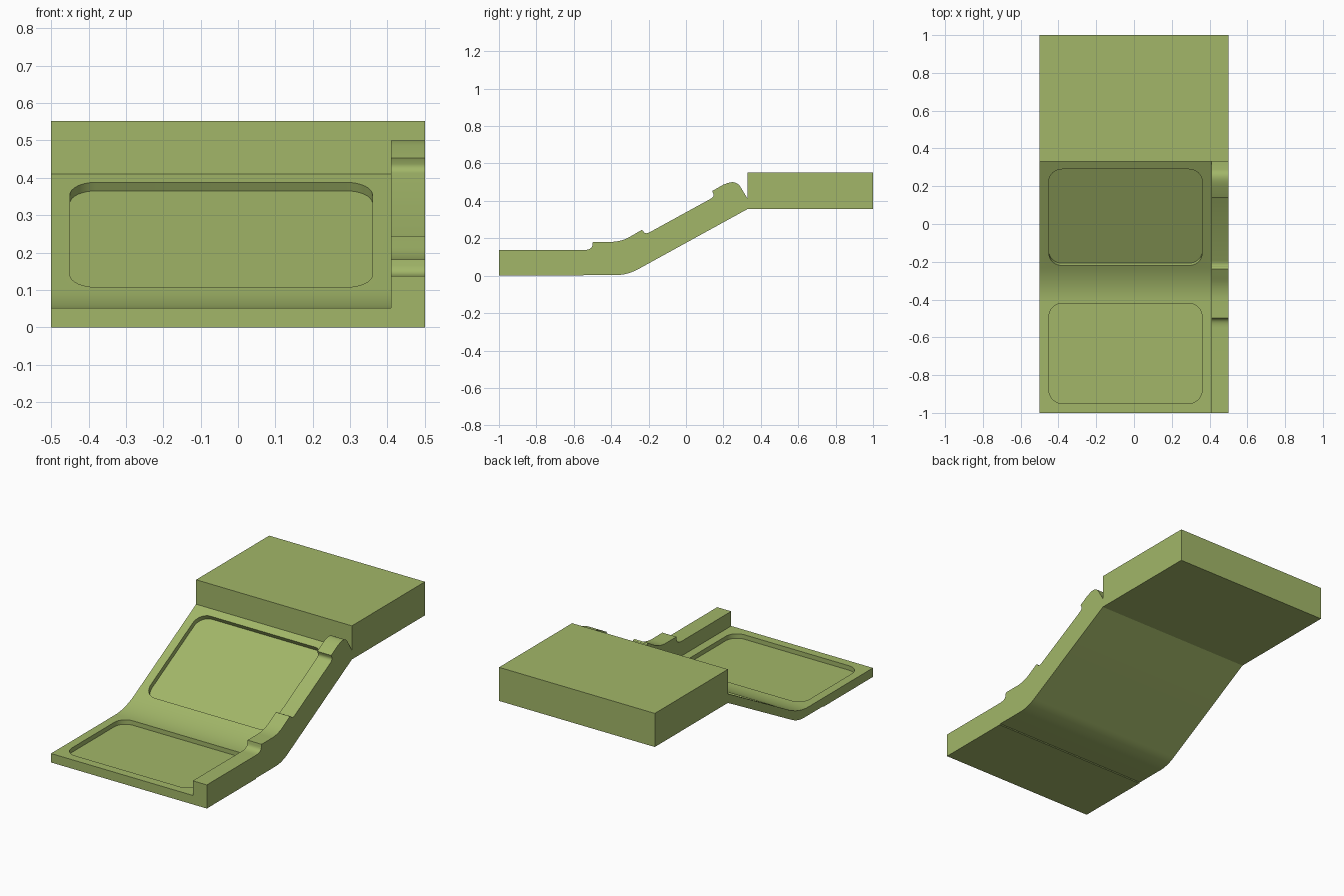
import bpy, bmesh, math
from mathutils import Matrix

if "Cube" in bpy.data.objects:
    bpy.data.objects.remove(bpy.data.objects["Cube"])

SLOPE = 0.55
ANGLE = math.atan(SLOPE)
green = bpy.data.materials.new("green")
green.diffuse_color = (0.36, 0.47, 0.14, 1)
green.use_nodes = True
green.node_tree.nodes["Principled BSDF"].inputs["Base Color"].default_value = green.diffuse_color


def bend(a, c, b, n=10):
    """Quadratic curve from a to b with control point c."""
    pts = []
    for i in range(n + 1):
        t = i / n
        pts.append(tuple((1 - t) ** 2 * p + 2 * t * (1 - t) * q + t * t * r
                         for p, q, r in zip(a, c, b)))
    return pts


def prism(name, points, offset, matrix=None):
    """Closed solid from a 3D outline swept along an offset."""
    bm = bmesh.new()
    face = bm.faces.new([bm.verts.new(p) for p in points])
    top = bmesh.ops.extrude_face_region(bm, geom=[face])["geom"]
    bmesh.ops.translate(bm, vec=offset,
                        verts=[v for v in top if isinstance(v, bmesh.types.BMVert)])
    if matrix:
        bm.transform(matrix)
    bmesh.ops.recalc_face_normals(bm, faces=bm.faces)
    mesh = bpy.data.meshes.new(name)
    bm.to_mesh(mesh)
    bm.free()
    obj = bpy.data.objects.new(name, mesh)
    bpy.context.collection.objects.link(obj)
    mesh.materials.append(green)
    return obj


def side_profile(name, profile, x0, x1):
    return prism(name, [(x0, y, z) for y, z in profile], (x1 - x0, 0, 0))


def smooth(obj):
    bpy.ops.object.select_all(action="DESELECT")
    obj.select_set(True)
    bpy.context.view_layer.objects.active = obj
    bpy.ops.object.shade_smooth_by_angle(angle=math.radians(25))


def pocket(name, width, length, radius, depth, matrix):
    """Rounded rectangular cutter."""
    pts = []
    for k, (sx, sy) in enumerate(((1, 1), (-1, 1), (-1, -1), (1, -1))):
        for i in range(9):
            a = math.pi / 2 * (k + i / 8)
            pts.append((sx * (width / 2 - radius) + radius * math.cos(a),
                        sy * (length / 2 - radius) + radius * math.sin(a), -depth))
    obj = prism(name, pts, (0, 0, depth + 0.05), matrix)
    obj.hide_render = True
    return obj


# shared underside, front to back
underside = [(-1, 0), (-0.55, 0), (-0.545, 0.004)]
underside += bend((-0.37, 0.004), (-0.312, 0.004), (-0.255, 0.0353))
underside += [(0.33, 0.357)]

# ramp floor
floor_top = [(0.33, 0.41)]
floor_top += bend((-0.23, 0.102), (-0.321, 0.052), (-0.41, 0.052), 14)
floor_top += [(-1, 0.052)]
floor = side_profile("ramp_floor", underside + floor_top, -0.5, 0.41)

# recessed panels in the floor
low = Matrix.Translation((-0.045, -0.685, 0.052))
high = (Matrix.Translation((-0.045, 0.035, 0.41 + SLOPE * (0.035 - 0.33)))
        @ Matrix.Rotation(ANGLE, 4, "X"))
cutters = [pocket("low_panel_cutter", 0.81, 0.53, 0.07, 0.026, low),
           pocket("high_panel_cutter", 0.81, 0.51 / math.cos(ANGLE), 0.07, 0.026, high)]
for c in cutters:
    mod = floor.modifiers.new(c.name, "BOOLEAN")
    mod.object = c
    mod.operation = "DIFFERENCE"
    mod.solver = "EXACT"
    bpy.ops.object.select_all(action="DESELECT")
    bpy.context.view_layer.objects.active = floor
    floor.select_set(True)
    bpy.ops.object.modifier_apply(modifier=mod.name)
for c in cutters:
    bpy.data.objects.remove(c)
smooth(floor)

# side curb with bumps
curb = [(0.33, 0.41)]
curb += bend((0.288, 0.48), (0.265, 0.51), (0.222, 0.495), 8)
curb += [(0.2, 0.487), (0.14, 0.453)]
curb += bend((0.147, 0.437), (0.15, 0.422), (0.135, 0.413), 4)
curb += bend((-0.195, 0.232), (-0.222, 0.219), (-0.228, 0.239), 5)
curb += [(-0.238, 0.244)]
curb += bend((-0.29, 0.214), (-0.34, 0.182), (-0.4, 0.181), 8)
curb += [(-0.498, 0.181)]
curb += bend((-0.5, 0.165), (-0.502, 0.137), (-0.55, 0.137), 6)
curb += [(-1, 0.137)]
smooth(side_profile("side_curb", underside + curb, 0.41, 0.5))

# raised platform at the back
platform = [(0.33, 0.357), (1, 0.357), (1, 0.552), (0.33, 0.552)]
side_profile("back_platform", platform, -0.5, 0.5)
